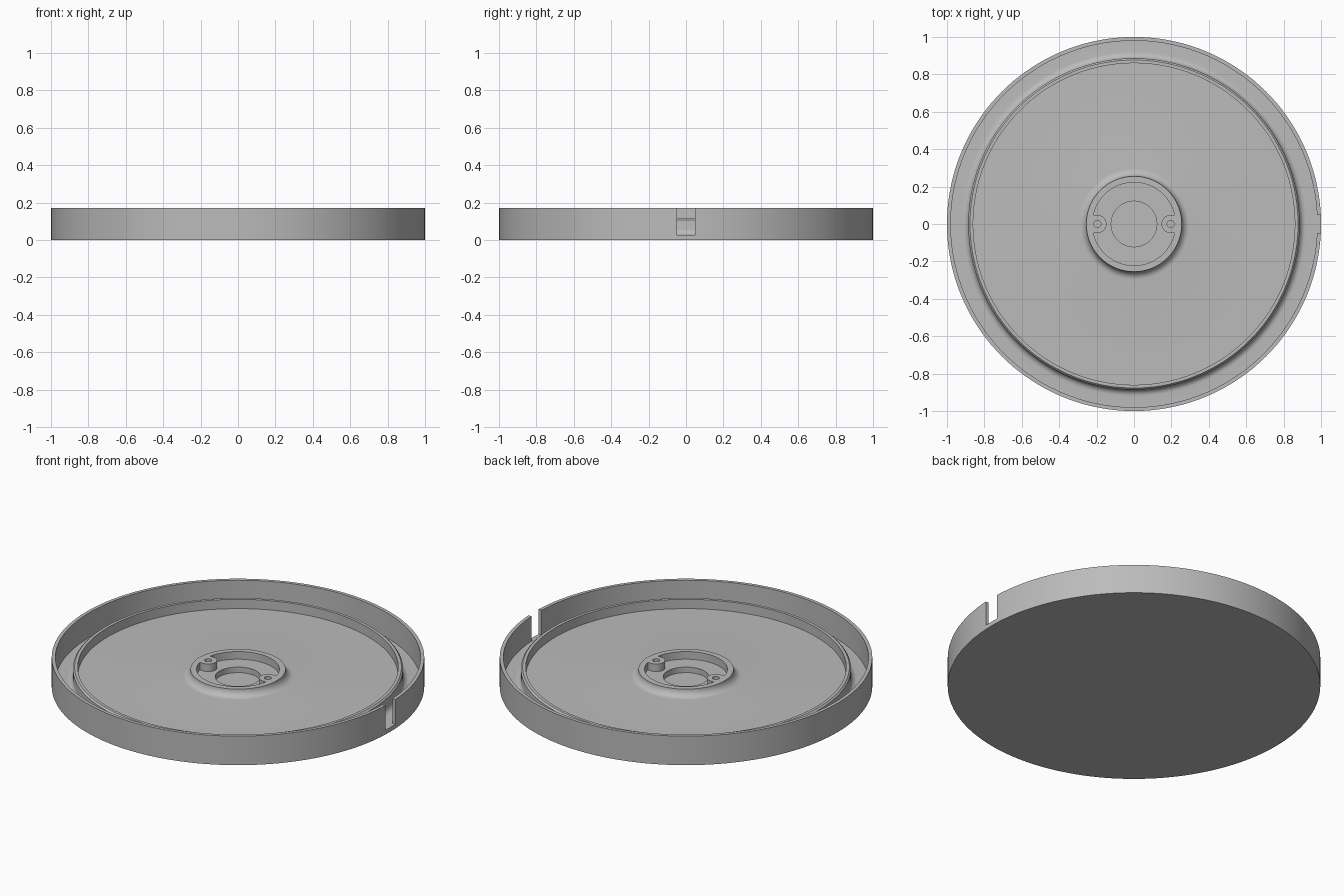
import bpy, bmesh, math
from math import sin, cos, pi

cube = bpy.data.objects.get("Cube")
if cube:
    bpy.data.objects.remove(cube, do_unlink=True)

grey = bpy.data.materials.new("plain grey")
grey.use_nodes = True
COLOUR = (0.5, 0.5, 0.5, 1)
grey.diffuse_color = COLOUR
grey.node_tree.nodes["Principled BSDF"].inputs["Base Color"].default_value = COLOUR

FLOOR, RECESS, BOSS_TOP, LIP_TOP, RIM = 0.06, 0.058, 0.103, 0.115, 0.172
GROOVE = 0.025


def make_object(name, bm):
    bmesh.ops.recalc_face_normals(bm, faces=bm.faces)
    mesh = bpy.data.meshes.new(name)
    bm.to_mesh(mesh)
    bm.free()
    mesh.materials.append(grey)
    obj = bpy.data.objects.new(name, mesh)
    bpy.context.collection.objects.link(obj)
    return obj


def lathe(name, profile, steps=144):
    bm = bmesh.new()
    verts = [bm.verts.new((r, 0, z)) for r, z in profile]
    edges = [bm.edges.new(pair) for pair in zip(verts, verts[1:])]
    bmesh.ops.spin(bm, geom=verts + edges, cent=(0, 0, 0), axis=(0, 0, 1),
                   angle=2 * pi, steps=steps)
    bmesh.ops.remove_doubles(bm, verts=bm.verts, dist=1e-5)
    return make_object(name, bm)


def prism(name, outline, bottom, top):
    bm = bmesh.new()
    face = bm.faces.new([bm.verts.new((x, y, bottom)) for x, y in outline])
    grown = bmesh.ops.extrude_face_region(bm, geom=[face], use_keep_orig=True)
    for item in grown["geom"]:
        if isinstance(item, bmesh.types.BMVert):
            item.co.z = top
    return make_object(name, bm)


def cut(obj, cutter):
    cutter.hide_render = True
    mod = obj.modifiers.new("cut", "BOOLEAN")
    mod.operation, mod.solver, mod.object = "DIFFERENCE", "EXACT", cutter
    bpy.context.view_layer.objects.active = obj
    bpy.ops.object.modifier_apply(modifier=mod.name)
    bpy.data.objects.remove(cutter, do_unlink=True)


def fillet(inner, top, outer, bottom, n=8):
    """Concave quarter curve running from a vertical wall out to a flat floor."""
    return [(outer - (outer - inner) * cos(a), top - (top - bottom) * sin(a))
            for a in (i * pi / 2 / n for i in range(n + 1))]


def arc(cx, radius, start, end, n):
    return [(cx + radius * cos(start + (end - start) * i / n),
             radius * sin(start + (end - start) * i / n)) for i in range(n + 1)]


# Round tray: centre well, boss, floor, lip, groove and outer wall in one profile
profile = [(0, GROOVE), (0.122, GROOVE), (0.122, RECESS), (0.222, RECESS),
           (0.222, BOSS_TOP)]
profile += fillet(0.255, BOSS_TOP, 0.297, FLOOR)
profile += [(0.86, FLOOR), (0.86, LIP_TOP), (0.877, LIP_TOP), (0.886, 0.106)]
profile += fillet(0.886, 0.057, 0.92, GROOVE)
profile += [(0.98, GROOVE), (0.98, RIM), (1, RIM), (1, 0), (0, 0)]
tray = lathe("tray", profile)

# Slot through the outer wall on the +x side
half = 0.047
slot = prism("slot_cutter", [(0.95, -half), (1.1, -half), (1.1, half), (0.95, half)],
             GROOVE + 0.0005, 0.3)
cut(tray, slot)

# Two screw lugs inside the boss
parts = [tray]
spread = math.asin(0.048 / 0.223)
for side, name in ((1, "left_lug"), (-1, "right_lug")):
    outline = arc(0.195, 0.048, pi / 2, 3 * pi / 2, 24) + arc(0, 0.223, -spread, spread, 8)
    lug = prism(name, [(side * x, y) for x, y in outline], RECESS - 0.005, BOSS_TOP)
    hole = prism("hole_cutter", arc(side * 0.196, 0.019, 0, 2 * pi * 23 / 24, 23),
                 RECESS + 0.002, 0.2)
    cut(lug, hole)
    parts.append(lug)

# Smooth round surfaces, crisp edges
bpy.ops.object.select_all(action="DESELECT")
for obj in parts:
    obj.select_set(True)
bpy.context.view_layer.objects.active = tray
bpy.ops.object.shade_smooth_by_angle(angle=math.radians(28))
